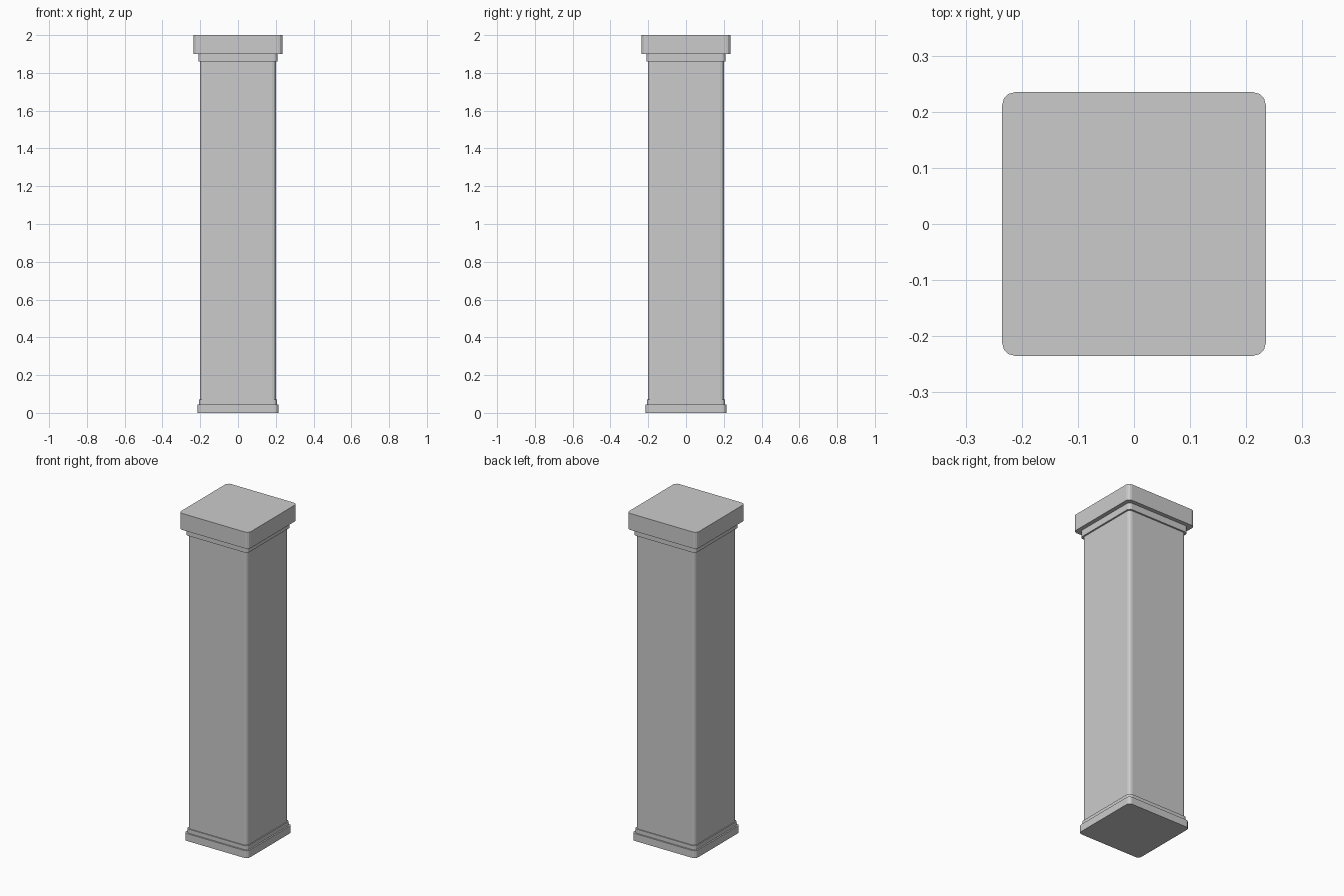
import bpy
import bmesh

cube = bpy.data.objects.get("Cube")
if cube:
    bpy.data.objects.remove(cube, do_unlink=True)

# Single stone colour
stone = bpy.data.materials.new("grey_stone")
stone.use_nodes = True
colour = (0.6, 0.6, 0.6, 1)
stone.diffuse_color = colour
stone.node_tree.nodes["Principled BSDF"].inputs["Base Color"].default_value = colour


def slab(name, half, bottom, top, corner):
    """Square block whose four upright edges are bevelled."""
    bm = bmesh.new()
    bmesh.ops.create_cube(bm, size=1)
    for v in bm.verts:
        v.co.x *= 2 * half
        v.co.y *= 2 * half
        v.co.z = top if v.co.z > 0 else bottom
    upright = [e for e in bm.edges
               if abs(e.verts[0].co.z - e.verts[1].co.z) > 0.001]
    bmesh.ops.bevel(bm, geom=upright, offset=corner, segments=3,
                    profile=0.5, affect='EDGES')
    mesh = bpy.data.meshes.new(name)
    bm.to_mesh(mesh)
    bm.free()
    mesh.materials.append(stone)
    obj = bpy.data.objects.new(name, mesh)
    bpy.context.collection.objects.link(obj)


# Pillar parts from the ground up
slab("base_plinth", 0.215, 0, 0.045, 0.022)
slab("base_step", 0.206, 0.045, 0.07, 0.021)
slab("shaft", 0.2, 0.07, 1.86, 0.02)
slab("neck_moulding", 0.21, 1.86, 1.9, 0.021)
slab("cap", 0.235, 1.9, 2, 0.023)
